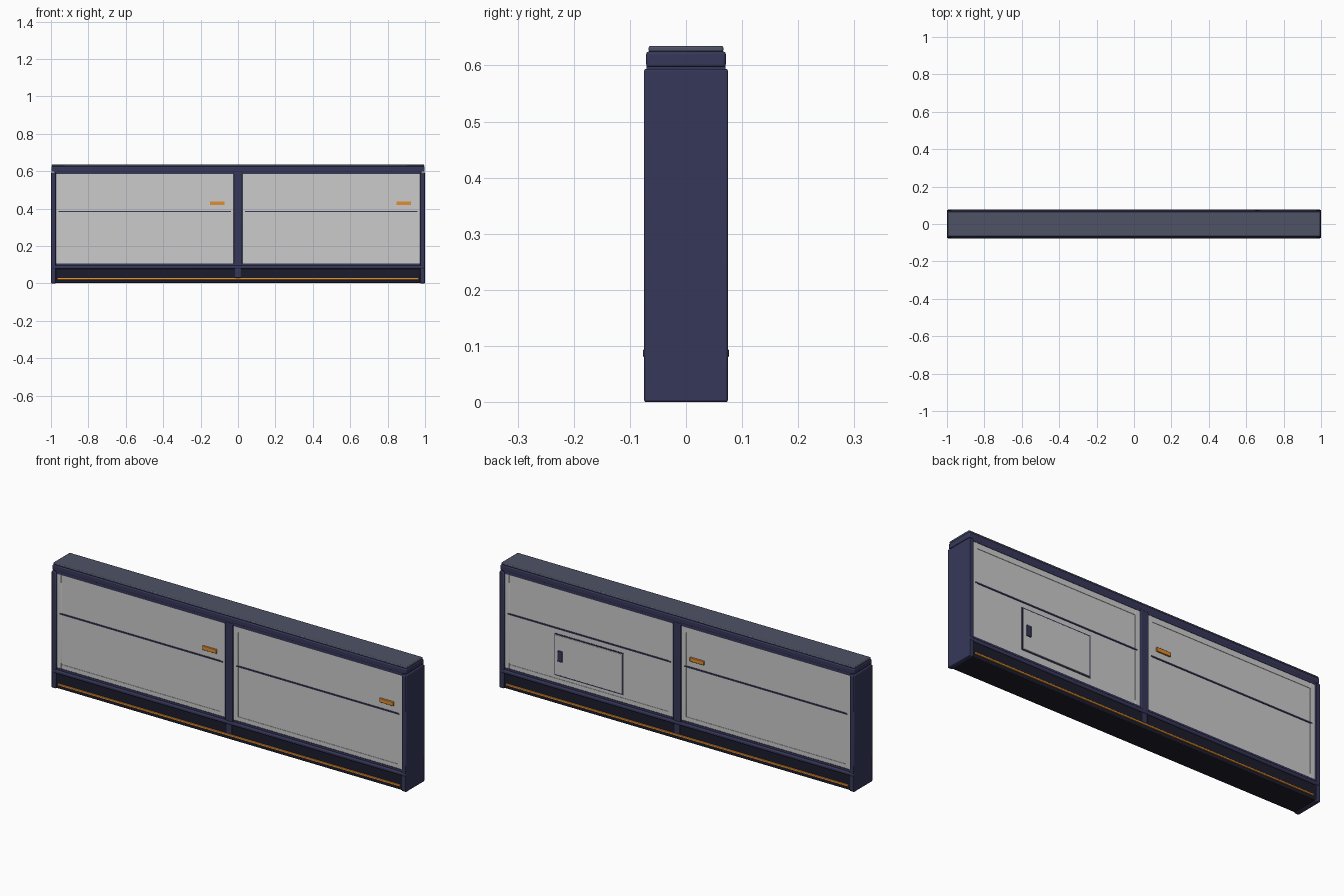
import bpy

if "Cube" in bpy.data.objects:
    bpy.data.objects.remove(bpy.data.objects["Cube"])


def mat(name, rgb):
    m = bpy.data.materials.new(name)
    m.diffuse_color = (*rgb, 1)
    m.use_nodes = True
    m.node_tree.nodes["Principled BSDF"].inputs["Base Color"].default_value = m.diffuse_color
    return m


NAVY = mat("navy", (0.037, 0.039, 0.1))
SLATE = mat("slate", (0.075, 0.085, 0.13))
DARK = mat("dark_base", (0.012, 0.012, 0.025))
ORANGE = mat("orange", (0.75, 0.27, 0.03))


def box(name, x, y, z, material=None, bevel=0.0, segments=2):
    """Box from (min, max) ranges, optionally with rounded edges."""
    bpy.ops.mesh.primitive_cube_add(
        size=1, location=[(r[0] + r[1]) / 2 for r in (x, y, z)])
    ob = bpy.context.object
    ob.name = name
    ob.scale = [r[1] - r[0] for r in (x, y, z)]
    bpy.ops.object.transform_apply(location=False, rotation=False, scale=True)
    if material:
        ob.data.materials.append(material)
    if bevel:
        mod = ob.modifiers.new("bevel", 'BEVEL')
        mod.width = bevel
        mod.segments = segments
        bpy.ops.object.shade_smooth_by_angle()
    return ob


def both(d):
    return (-d, d)


def face(side, a, b):
    """Depth range measured outwards on the front (-1) or back (+1)."""
    return tuple(sorted((side * a, side * b)))


# End and centre posts
for side, label in ((-1, "left"), (1, "right")):
    box(label + "_end_post", face(side, 0.974, 1.0), both(0.075), (0, 0.594), NAVY, 0.004)
box("centre_post", both(0.023), both(0.073), (0.09, 0.594), NAVY, 0.004)

# Base, rails and cap
box("plinth", both(0.98), both(0.070), (0.002, 0.085), DARK, 0.003)
box("plinth_joint", both(0.016), both(0.0725), (0.03, 0.085), NAVY, 0.002)
box("lower_rail", both(0.998), both(0.077), (0.078, 0.096), NAVY, 0.006, 3)
box("lower_sill", both(0.98), both(0.070), (0.094, 0.107), NAVY)
box("upper_rail", both(0.98), both(0.070), (0.585, 0.600), NAVY)
box("top_cap", both(0.998), both(0.071), (0.597, 0.625), NAVY, 0.005, 3)
box("top_pad", both(0.996), both(0.067), (0.624, 0.635), SLATE, 0.004)

# Two panel bays, each with frame, seam and trim on both faces
for x0, x1, label in ((-0.976, -0.021, "left"), (0.021, 0.976, "right")):
    box(label + "_panel", (x0, x1), both(0.066), (0.105, 0.587))
    for side, where in ((-1, "front"), (1, "back")):
        tag = f"{label}_{where}"
        d = face(side, 0.06, 0.0685)
        for i, (a, b) in enumerate(((x0, x0 + 0.028), (x1 - 0.028, x1))):
            box(f"{tag}_frame_upright_{i}", (a, b), d, (0.105, 0.587), None, 0.0015)
        for i, (a, b) in enumerate(((0.105, 0.128), (0.557, 0.587))):
            box(f"{tag}_frame_rail_{i}", (x0, x1), face(side, 0.06, 0.068), (a, b))
        box(tag + "_seam", (x0 + 0.017, x1 - 0.017), face(side, 0.06, 0.0695),
            (0.381, 0.388), NAVY)
        # Marker lights (the hatch bay has none on its back)
        if not (label == "right" and where == "back"):
            hx = x1 - 0.05
            box(tag + "_marker", (hx - 0.079, hx), face(side, 0.06, 0.073),
                (0.418, 0.439), ORANGE, 0.002)

# Orange strips along the base
for side, where in ((-1, "front"), (1, "back")):
    box(where + "_base_strip", both(0.965), face(side, 0.065, 0.0745),
        (0.019, 0.029), ORANGE, 0.002)

# Service hatch on the back
box("hatch_surround", (0.305, 0.695), (0.06, 0.068), (0.143, 0.357), NAVY)
box("hatch_door", (0.311, 0.689), (0.06, 0.0705), (0.149, 0.351), None, 0.001)
box("hatch_handle", (0.647, 0.672), (0.06, 0.075), (0.22, 0.275), NAVY, 0.002)
